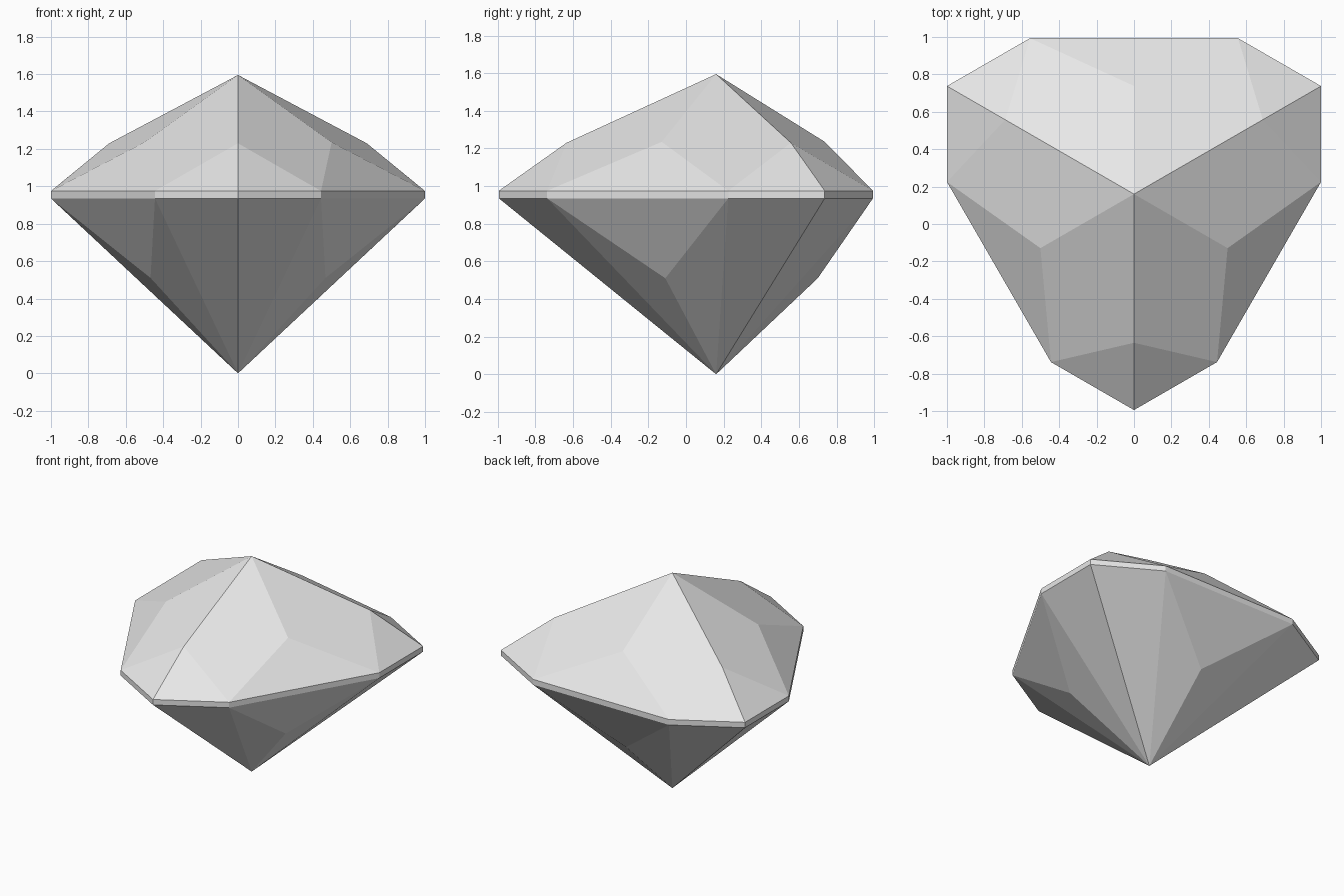
import bpy
import bmesh
from math import radians, cos, sin

if "Cube" in bpy.data.objects:
    bpy.data.objects.remove(bpy.data.objects["Cube"], do_unlink=True)

CENTRE_Y = 0.16
GIRDLE_TOP, GIRDLE_BOTTOM = 0.975, 0.935
CORNER_R, SIDE_R, SIDE_ANGLE = 1.1547, 1.002, 26.3

grey = bpy.data.materials.new("gem_grey")
grey.use_nodes = True
colour = (0.8, 0.8, 0.8, 1)
grey.diffuse_color = colour
grey.node_tree.nodes["Principled BSDF"].inputs["Base Color"].default_value = colour


def polar(radius, angle, z):
    a = radians(angle)
    return (radius * cos(a), CENTRE_Y + radius * sin(a), z)


def make_part(name, sector_faces):
    """Repeat the facets of one corner three times, on both sides of its axis."""
    bm = bmesh.new()
    for axis in (-90, 30, 150):
        for side in (1, -1):
            for face in sector_faces:
                bm.faces.new([bm.verts.new(polar(r, axis + side * a, z))
                              for r, a, z in face])
    bmesh.ops.remove_doubles(bm, verts=bm.verts, dist=0.001)
    bmesh.ops.recalc_face_normals(bm, faces=bm.faces)
    # Point every facet away from the middle of the stone
    for f in bm.faces:
        c = f.calc_center_median()
        c.y -= CENTRE_Y
        c.z -= (GIRDLE_TOP + GIRDLE_BOTTOM) / 2
        if f.normal.dot(c) < 0:
            f.normal_flip()
    mesh = bpy.data.meshes.new(name)
    bm.to_mesh(mesh)
    bm.free()
    mesh.materials.append(grey)
    obj = bpy.data.objects.new(name, mesh)
    bpy.context.collection.objects.link(obj)


# Girdle points as (radius, angle from the corner axis, height)
def corner(z):
    return (CORNER_R, 0, z)


def side(z):
    return (SIDE_R, SIDE_ANGLE, z)


def flat_middle(z):
    return (SIDE_R * cos(radians(60 - SIDE_ANGLE)), 60, z)


# Crown: large kites, corner facets and long-side facets
peak = (0, 0, 1.595)
crown_ridge = (0.795, 0, 1.23)
crown_flat = (0.578, 60, 1.235)
make_part("crown", [
    (peak, crown_ridge, side(GIRDLE_TOP), crown_flat),
    (crown_ridge, corner(GIRDLE_TOP), side(GIRDLE_TOP)),
    (crown_flat, side(GIRDLE_TOP), flat_middle(GIRDLE_TOP)),
])

# Girdle: thin upright band
make_part("girdle", [
    (a(GIRDLE_TOP), b(GIRDLE_TOP), b(GIRDLE_BOTTOM), a(GIRDLE_BOTTOM))
    for a, b in ((corner, side), (side, flat_middle))
])

# Pavilion: facets running down to the point
tip = (0, 0, 0)
pavilion_flat = (0.54, 60, 0.51)
make_part("pavilion", [
    (tip, corner(GIRDLE_BOTTOM), side(GIRDLE_BOTTOM)),
    (tip, side(GIRDLE_BOTTOM), pavilion_flat),
    (pavilion_flat, side(GIRDLE_BOTTOM), flat_middle(GIRDLE_BOTTOM)),
])
